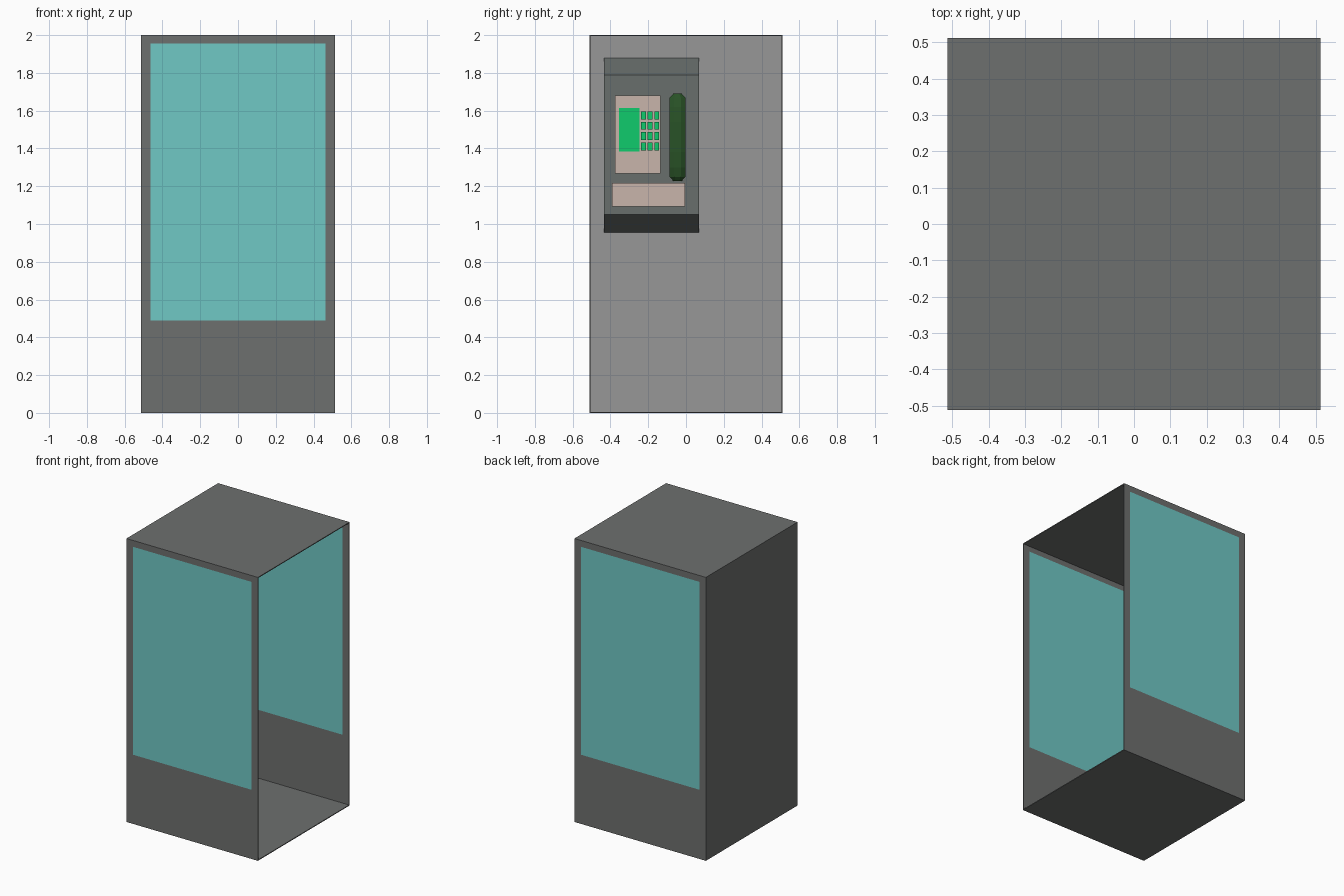
import bpy, bmesh, math
from mathutils import Vector

if "Cube" in bpy.data.objects:
    bpy.data.objects.remove(bpy.data.objects["Cube"])

HX, HY, H, T = 0.513, 0.511, 2.0, 0.006   # half sizes, height, panel thickness


def material(name, rgb):
    m = bpy.data.materials.new(name)
    m.diffuse_color = (*rgb, 1)
    m.use_nodes = True
    m.node_tree.nodes["Principled BSDF"].inputs["Base Color"].default_value = m.diffuse_color
    return m


DARK = material("dark_grey", (0.155, 0.16, 0.158))
LIGHT = material("light_grey", (0.31, 0.31, 0.31))
GLASS = material("glass", (0.16, 0.58, 0.56))
BODY = material("phone_grey", (0.14, 0.158, 0.152))
BEIGE = material("beige", (0.58, 0.46, 0.41))
GREEN = material("bright_green", (0.005, 0.6, 0.15))
FOREST = material("dark_green", (0.022, 0.085, 0.02))


def finish(name, bm, *mats):
    bmesh.ops.recalc_face_normals(bm, faces=bm.faces)
    me = bpy.data.meshes.new(name)
    bm.to_mesh(me)
    bm.free()
    for m in mats:
        me.materials.append(m)
    ob = bpy.data.objects.new(name, me)
    bpy.context.collection.objects.link(ob)
    return ob


def box_mesh(x, y, z):
    """Box between (min, max) pairs on each axis."""
    bm = bmesh.new()
    bmesh.ops.create_cube(bm, size=1)
    for v in bm.verts:
        v.co = Vector([(a + b) / 2 + c * (b - a) for c, (a, b) in zip(v.co, (x, y, z))])
    return bm


def box(name, x, y, z, mat):
    return finish(name, box_mesh(x, y, z), mat)


# floor and roof
box("floor", (-HX, HX), (-HY, HY), (0, T), DARK)
box("roof", (-HX, HX), (-HY, HY), (H - T, H), DARK)

# front and back walls, each with a window flush in the panel
WX, WZ0, WZ1 = 0.463, 0.488, 1.955
for name, y in (("front_wall", (-HY, -HY + T)), ("back_wall", (HY - T, HY))):
    bm = box_mesh((-HX, HX), y, (0, H))
    for co, no in (((-WX, 0, 0), (1, 0, 0)), ((WX, 0, 0), (1, 0, 0)),
                   ((0, 0, WZ0), (0, 0, 1)), ((0, 0, WZ1), (0, 0, 1))):
        bmesh.ops.bisect_plane(bm, geom=bm.verts[:] + bm.edges[:] + bm.faces[:],
                               plane_co=co, plane_no=no)
    for f in bm.faces:
        c = f.calc_center_median()
        f.material_index = int(abs(c.x) < WX and WZ0 < c.z < WZ1)
    finish(name, bm, DARK, GLASS)

# solid left wall, paler on the inside; the right side stays open
bm = box_mesh((-HX, -HX + T), (-HY, HY), (0, H))
bm.normal_update()
for f in bm.faces:
    f.material_index = int(f.normal.x > 0.5)
finish("left_wall", bm, DARK, LIGHT)

# telephone housing: sloped top and underside, with a slim raised front plate
XW, XF = -HX + T, -0.36
Y0, Y1 = -0.433, 0.069
bm = bmesh.new()
profile = [(XW, 0.955), (XF, 1.05), (XF, 1.79), (XW, 1.88)]
base = bm.faces.new([bm.verts.new((x, Y0, z)) for x, z in profile])
ext = bmesh.ops.extrude_face_region(bm, geom=[base])
bmesh.ops.translate(bm, vec=(0, Y1 - Y0, 0),
                    verts=[g for g in ext["geom"] if isinstance(g, bmesh.types.BMVert)])
finish("phone_housing", bm, BODY)
XP = XF + 0.006
box("phone_front_plate", (XF, XP), (Y0 + 0.007, Y1 - 0.007), (1.06, 1.78), BODY)

# keypad panel, display and coin tray
box("keypad_panel", (XP, XP + 0.012), (-0.375, -0.135), (1.268, 1.68), BEIGE)
box("coin_tray", (XP, XP + 0.012), (-0.392, -0.005), (1.092, 1.217), BEIGE)
XK = XP + 0.012
box("display", (XK, XK + 0.004), (-0.355, -0.247), (1.385, 1.615), GREEN)

# keys, three across and four down
for row in range(4):
    for col in range(3):
        y, z = -0.226 + 0.0355 * col, 1.575 - 0.055 * row
        box(f"key_{row}_{col}", (XK, XK + 0.008), (y - 0.013, y + 0.013),
            (z - 0.021, z + 0.021), GREEN)

# handset: eight-sided bar with tapered ends bending to the housing
sections = [(1.228, 0.024, 0.014), (1.250, 0.030, 0.026), (1.300, 0.046, 0.022),
            (1.380, 0.056, 0.018), (1.540, 0.056, 0.018), (1.620, 0.046, 0.022),
            (1.668, 0.030, 0.026), (1.690, 0.024, 0.014)]
bm = bmesh.new()
rings = []
for i, (z, off, depth) in enumerate(sections):
    width = 0.022 if i in (0, len(sections) - 1) else 0.042
    k = 1 / math.cos(math.pi / 8)
    rings.append([bm.verts.new((XP + off + depth * k * math.cos(a),
                                -0.045 + width * k * math.sin(a), z))
                  for a in (math.pi / 8 + j * math.pi / 4 for j in range(8))])
for a, b in zip(rings, rings[1:]):
    for j in range(8):
        bm.faces.new((a[j], a[(j + 1) % 8], b[(j + 1) % 8], b[j]))
bm.faces.new(rings[0])
bm.faces.new(rings[-1])
finish("handset", bm, FOREST)
